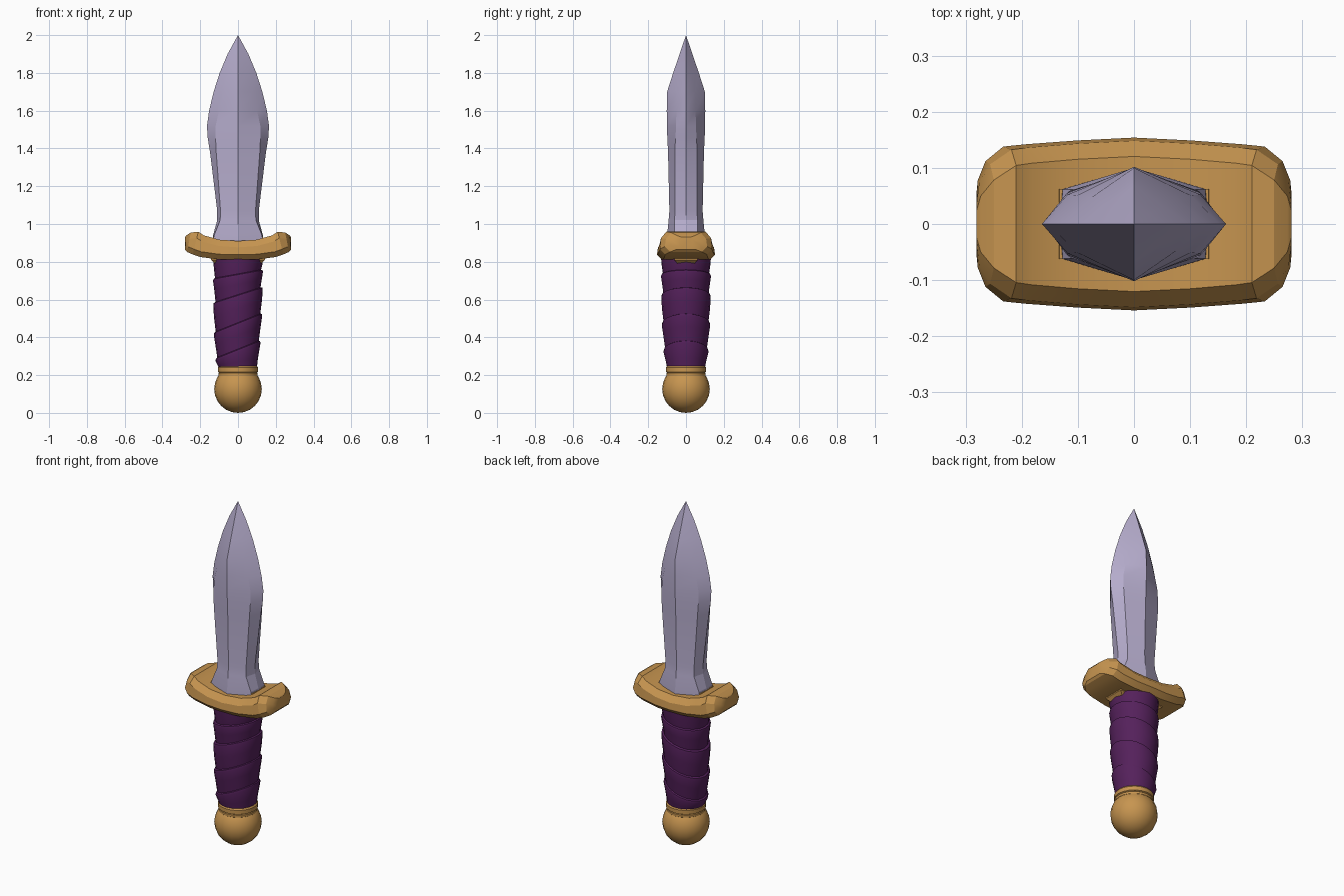
import bpy, bmesh, math

cube = bpy.data.objects.get("Cube")
if cube:
    bpy.data.objects.remove(cube, do_unlink=True)


def material(name, rgb, metallic=0.0):
    m = bpy.data.materials.new(name)
    m.use_nodes = True
    m.diffuse_color = (*rgb, 1)
    bsdf = m.node_tree.nodes["Principled BSDF"]
    bsdf.inputs["Base Color"].default_value = (*rgb, 1)
    bsdf.inputs["Roughness"].default_value = 0.6
    return m


STEEL = material("pale steel", (0.46, 0.41, 0.60))
GOLD = material("warm gold", (0.57, 0.30, 0.08))
PURPLE = material("purple leather", (0.09, 0.015, 0.105))


def loft(name, rings, mat, angle=30):
    """Skin a list of equal closed rings and cap both ends."""
    bm = bmesh.new()
    loops = [[bm.verts.new(p) for p in ring] for ring in rings]
    n = len(loops[0])
    for a, b in zip(loops, loops[1:]):
        for i in range(n):
            j = (i + 1) % n
            bm.faces.new((a[i], a[j], b[j], b[i]))
    bm.faces.new(loops[0])
    bm.faces.new(loops[-1])
    bmesh.ops.remove_doubles(bm, verts=bm.verts, dist=0.0005)
    bmesh.ops.recalc_face_normals(bm, faces=bm.faces)
    mesh = bpy.data.meshes.new(name)
    bm.to_mesh(mesh)
    bm.free()
    mesh.materials.append(mat)
    obj = bpy.data.objects.new(name, mesh)
    bpy.context.collection.objects.link(obj)
    bpy.ops.object.select_all(action="DESELECT")
    obj.select_set(True)
    bpy.context.view_layer.objects.active = obj
    bpy.ops.object.shade_smooth_by_angle(angle=math.radians(angle))
    return obj


def circle(r, z, n=20, tilt=0.0):
    pts = []
    for i in range(n):
        a = math.tau * i / n
        x, y = r * math.cos(a), r * math.sin(a)
        pts.append((x, y, z + tilt * x))
    return pts


# Blade: eight-sided section with a centre ridge and bevelled edges
def blade_ring(z, w, d, fx, fy):
    mx, my = w * fx, d * fy
    return [(w, 0, z), (mx, my, z), (0, d, z), (-mx, my, z),
            (-w, 0, z), (-mx, -my, z), (0, -d, z), (mx, -my, z)]


blade_stations = [  # height, half width, half depth, bevel position
    (0.89, 0.135, 0.10, 0.96, 0.62),
    (0.94, 0.132, 0.10, 0.96, 0.62),
    (1.02, 0.110, 0.092, 0.86, 0.66),
    (1.07, 0.110, 0.088, 0.84, 0.66),
    (1.38, 0.148, 0.095, 0.78, 0.62),
    (1.46, 0.161, 0.099, 0.74, 0.56),
    (1.52, 0.164, 0.101, 0.72, 0.52),
    (1.60, 0.153, 0.102, 0.66, 0.50),
    (1.70, 0.129, 0.100, 0.58, 0.48),
    (1.80, 0.097, 0.068, 0.52, 0.49),
    (1.90, 0.055, 0.034, 0.50, 0.50),
    (2.00, 0, 0, 0.5, 0.5),
]
loft("blade", [blade_ring(*s) for s in blade_stations], STEEL, 14)


# Crossguard: chamfered section swept along x, rising and leaning at the ends
def guard_ring(x, d, low, high, lean):
    c = min(0.028, d * 0.3)
    section = [(d - c, low), (d, low + c), (d - c * 0.2, high - c * 1.2),
               (d - c * 1.2, high)]
    section += [(-y, z) for y, z in reversed(section)]
    mid = (low + high) / 2
    return [(x - lean * (z - mid), y, z) for y, z in section]


half = [  # x, half depth, bottom, top, lean
    (0.10, 0.149, 0.812, 0.917, 0.0),
    (0.19, 0.142, 0.825, 0.940, 0.15),
    (0.225, 0.138, 0.839, 0.959, 0.25),
    (0.260, 0.112, 0.852, 0.955, 0.2),
    (0.277, 0.078, 0.864, 0.940, 0.1),
    (0.281, 0.035, 0.872, 0.930, 0.0),
]
left = [guard_ring(*s) for s in half]
right = [[(-x, y, z) for x, y, z in ring] for ring in reversed(left)]
loft("crossguard", right + [guard_ring(0, 0.154, 0.81, 0.91, 0)] + left, GOLD, 25)


# Socket that passes through the guard and holds the blade
def box_ring(w, d, z):
    return [(w, d, z), (-w, d, z), (-w, -d, z), (w, -d, z)]


loft("blade_socket", [box_ring(0.115, 0.04, 0.785), box_ring(0.143, 0.062, 0.81),
                      box_ring(0.133, 0.062, 0.93)], GOLD)

# Grip: leather bands that swell upward, then step in along tilted seams
grip_stations = [  # radius, height, tilt
    (0.098, 0.225, 0.0), (0.106, 0.27, 0.2),
    (0.119, 0.322, 0.40), (0.117, 0.334, 0.40), (0.110, 0.338, 0.40),
    (0.120, 0.41, 0.40),
    (0.128, 0.462, 0.40), (0.126, 0.474, 0.40), (0.118, 0.478, 0.40),
    (0.127, 0.55, 0.36),
    (0.131, 0.610, 0.32), (0.129, 0.622, 0.32), (0.119, 0.626, 0.32),
    (0.126, 0.68, 0.22),
    (0.132, 0.722, 0.18), (0.130, 0.732, 0.18), (0.122, 0.736, 0.18),
    (0.130, 0.79, 0.0), (0.132, 0.83, 0.0),
]
loft("grip", [circle(r, z, 20, t) for r, z, t in grip_stations], PURPLE, 35)

# Collar between grip and pommel
loft("pommel_collar", [circle(r, z) for r, z in (
    (0.092, 0.185), (0.104, 0.198), (0.104, 0.210), (0.100, 0.213),
    (0.107, 0.217), (0.107, 0.240), (0.101, 0.248))], GOLD)

# Round pommel
pommel = []
for i in range(13):
    a = math.pi * i / 12
    pommel.append(circle(0.126 * math.sin(a), 0.126 - 0.126 * math.cos(a)))
loft("pommel", pommel[:-2], GOLD, 40)
